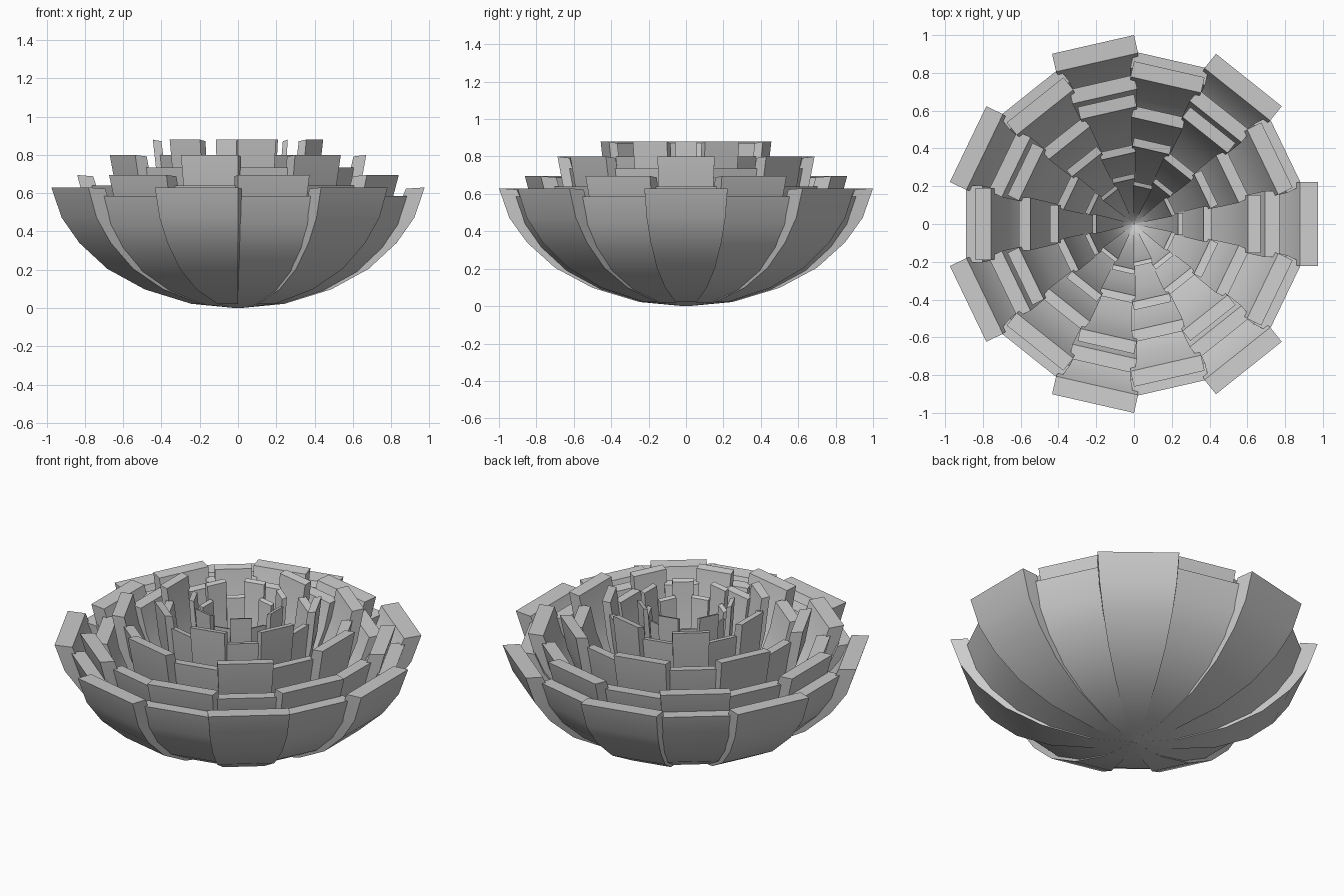
import bpy, bmesh, math
from mathutils import Matrix

if "Cube" in bpy.data.objects:
    bpy.data.objects.remove(bpy.data.objects["Cube"])

# Side profile of a petal (radius, height), both as a fraction of its rim
OUTER = [(0.015, 0.0), (0.25, 0.035), (0.5, 0.155), (0.70, 0.325),
         (0.85, 0.54), (0.945, 0.75), (1.0, 1.0)]
INNER = [(0.012, 0.06), (0.22, 0.10), (0.44, 0.24), (0.62, 0.42),
         (0.755, 0.61), (0.845, 0.79), (0.90, 0.99)]
HALF = math.tan(math.pi / 14)


def add_petal(bm, radius, height, angle):
    """One tapering curved slab from the base centre up to the rim."""
    rot = Matrix.Rotation(angle, 4, 'Z')
    rings = []
    for (ro, zo), (ri, zi) in zip(OUTER, INNER):
        w = HALF * ro * radius
        pts = [(ro * radius, -w, zo * height), (ro * radius, w, zo * height),
               (ri * radius, w, zi * height), (ri * radius, -w, zi * height)]
        rings.append([bm.verts.new(rot @ Matrix.Translation(p).to_translation()) for p in pts])
    for a, b in zip(rings, rings[1:]):
        for i in range(4):
            j = (i + 1) % 4
            bm.faces.new((a[i], a[j], b[j], b[i]))
    bm.faces.new(rings[0][::-1])
    bm.faces.new(rings[-1])


def petal_ring(name, radius, height, offset):
    bm = bmesh.new()
    for k in range(7):
        add_petal(bm, radius, height, (k + offset) * math.tau / 7)
    bmesh.ops.recalc_face_normals(bm, faces=bm.faces)
    me = bpy.data.meshes.new(name)
    bm.to_mesh(me)
    bm.free()
    ob = bpy.data.objects.new(name, me)
    bpy.context.collection.objects.link(ob)
    bpy.context.view_layer.objects.active = ob
    ob.select_set(True)
    bpy.ops.object.shade_smooth_by_angle(angle=math.radians(35))
    ob.select_set(False)


# Rings of seven petals, alternating by half a step, narrowing to the centre
RINGS = [
    ("outer_petals", 0.975, 0.63, 0.0),
    ("outer_gap_petals", 0.89, 0.585, 0.5),
    ("second_gap_petals", 0.84, 0.695, 0.5),
    ("second_petals", 0.77, 0.64, 0.0),
    ("third_petals", 0.67, 0.80, 0.0),
    ("third_gap_petals", 0.61, 0.735, 0.5),
    ("fourth_gap_petals", 0.445, 0.88, 0.5),
    ("fourth_petals", 0.41, 0.80, 0.0),
    ("heart_petals", 0.26, 0.88, 0.0),
    ("heart_gap_petals", 0.22, 0.80, 0.5),
]
for ring in RINGS:
    petal_ring(*ring)
